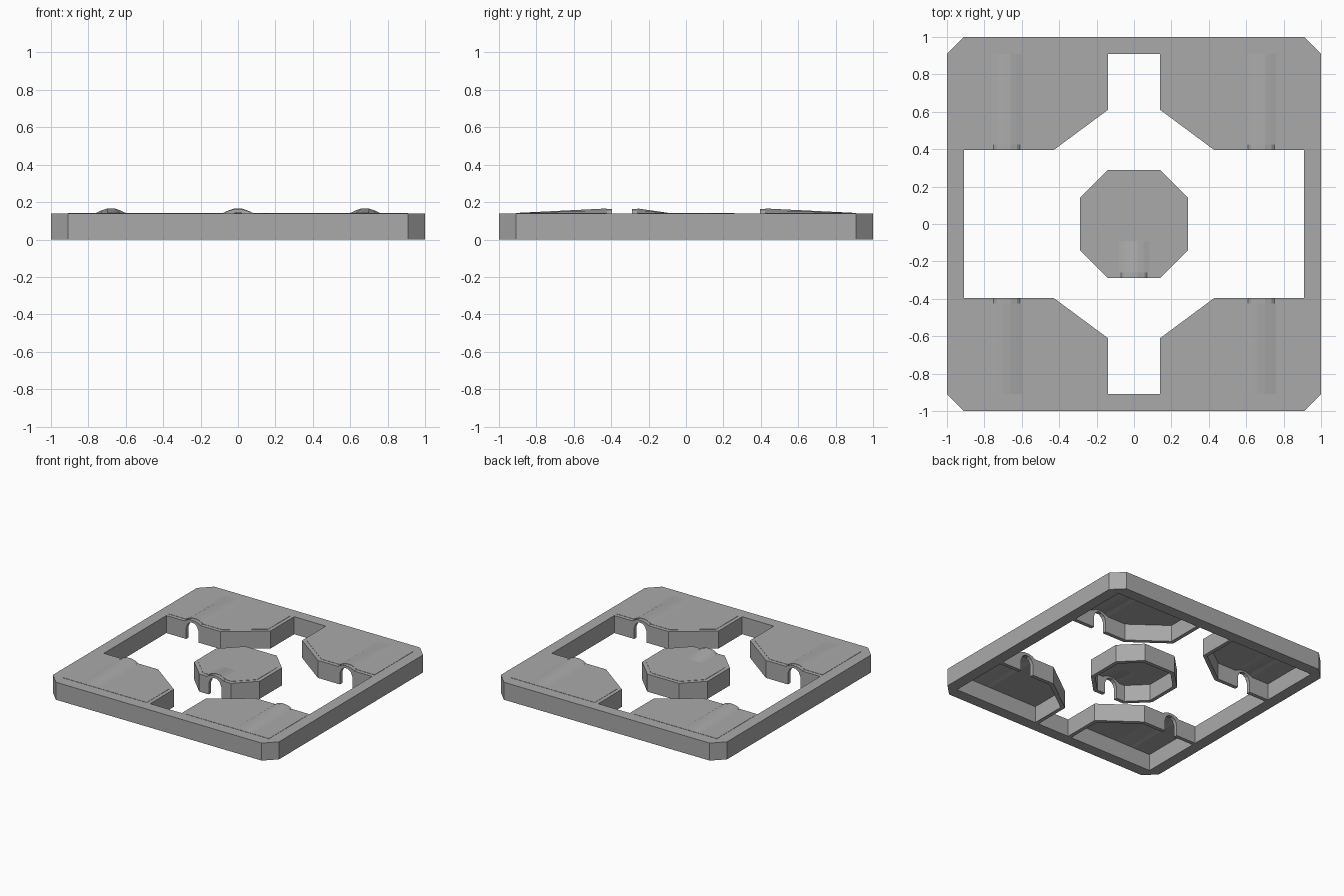
import bpy
import bmesh
from mathutils import Vector

cube = bpy.data.objects.get("Cube")
if cube:
    bpy.data.objects.remove(cube, do_unlink=True)

HEIGHT, WALL, ROOF_Z = 0.14, 0.03, 0.142
GREY = (0.4, 0.4, 0.4, 1)
grey = bpy.data.materials.new("plain grey")
grey.use_nodes = True
grey.diffuse_color = GREY
grey.node_tree.nodes["Principled BSDF"].inputs["Base Color"].default_value = GREY


def slab(name, polys, facing, depth, shape=None):
    """Flat polygons facing one way, thickened backwards by depth."""
    bm = bmesh.new()
    for poly in polys:
        bm.faces.new([bm.verts.new(p) for p in poly])
    bmesh.ops.remove_doubles(bm, verts=bm.verts, dist=0.0001)
    bm.normal_update()
    for face in bm.faces:
        if face.normal.dot(Vector(facing)) < 0:
            face.normal_flip()
    if shape:
        shape(bm)
    mesh = bpy.data.meshes.new(name)
    bm.to_mesh(mesh)
    bm.free()
    mesh.materials.append(grey)
    obj = bpy.data.objects.new(name, mesh)
    bpy.context.collection.objects.link(obj)
    solid = obj.modifiers.new("thickness", "SOLIDIFY")
    solid.thickness = depth
    solid.offset = -1
    return obj


def offset(path, closed=False):
    """Path moved to its left by the wall thickness, with mitred corners."""
    pts = [Vector(p) for p in path]
    n = len(pts)
    result = []
    for i, p in enumerate(pts):
        dirs = []
        if i > 0 or closed:
            dirs.append((p - pts[i - 1]).normalized())
        if i < n - 1 or closed:
            dirs.append((pts[(i + 1) % n] - p).normalized())
        normals = [Vector((-d.y, d.x)) for d in dirs]
        mid = sum(normals, Vector((0, 0))).normalized()
        result.append(tuple(p + mid * WALL / mid.dot(normals[0])))
    return result


def place(path, z, sx=1, sy=1):
    return [(x * sx, y * sy, z) for x, y in path]


# Half profiles: distance from the door centre, then height
OPENING = [(0.055, 0), (0.055, 0.09), (0.04, 0.125), (0.015, 0.143)]
HOOD = [(0.07, HEIGHT), (0.055, 0.153), (0.02, 0.163)]
MOUND = [(0.08, 0), (0.05, 0.014), (0.02, 0.024)]


def both_sides(half, cx):
    return [(cx - x, z) for x, z in half] + [(cx + x, z) for x, z in reversed(half)]


def door_wall(name, x0, x1, y, cx, sx, sy):
    outline = [(x0, 0)] + both_sides(OPENING, cx) + [(x1, 0), (x1, HEIGHT)]
    outline += both_sides(HOOD, cx)[::-1] + [(x0, HEIGHT)]
    face = [(x * sx, y * sy, z) for x, z in outline]
    slab(name, [face], (0, -sy, 0), WALL)


def bump(x):
    d = abs(x)
    for (xo, zo), (xi, zi) in zip(MOUND, MOUND[1:]):
        if xi <= d <= xo:
            return zo + (zi - zo) * (xo - d) / (xo - xi)
    return MOUND[-1][1] if d < MOUND[-1][0] else 0


def mound_shape(cx, y_high, y_low):
    """Raises a ridge behind the door that fades to the flat roof."""
    def shape(bm):
        cuts = [((cx + s * x, 0, 0), (1, 0, 0)) for x, _ in MOUND for s in (-1, 1)]
        cuts.append(((0, y_low, 0), (0, 1, 0)))
        for co, no in cuts:
            bmesh.ops.bisect_plane(bm, geom=bm.verts[:] + bm.edges[:] + bm.faces[:],
                                   plane_co=co, plane_no=no, dist=0.0001)
        for v in bm.verts:
            fade = (v.co.y - y_low) / (y_high - y_low)
            v.co.z += bump(v.co.x - cx) * max(0, min(1, fade))
    return shape


# Outer frame with cut corners
IN = 0.91
frame_faces = []
for turn in range(4):
    bar = [(-IN, -1), (IN, -1), (IN, -IN), (-IN, -IN)]
    corner = [(IN, -1), (1, -IN), (IN, -IN)]
    for poly in (bar, corner):
        for _ in range(turn):
            poly = [(-y, x) for x, y in poly]
        frame_faces.append(place(poly, HEIGHT))
slab("outer_frame", frame_faces, (0, 0, 1), HEIGHT)

# Four hollow corner chambers
INNER = [(0.14, IN), (0.14, 0.61), (0.43, 0.395), (IN, 0.395)]
DOOR_X = 0.68
inset = offset(INNER)
for sy, depth_name in ((-1, "front"), (1, "back")):
    for sx, side_name in ((-1, "right"), (1, "left")):
        label = f"{depth_name}_{side_name}"
        walls = [place([INNER[i], INNER[i + 1], inset[i + 1], inset[i]], HEIGHT, sx, sy)
                 for i in range(2)]
        slab(label + "_chamber_walls", walls, (0, 0, 1), HEIGHT)
        door_wall(label + "_door_wall", INNER[2][0], IN, INNER[2][1], DOOR_X, sx, sy)
        slab(label + "_roof", [place(inset + [(IN, IN)], ROOF_Z, sx, sy)], (0, 0, 1), 0.01,
             mound_shape(DOOR_X * sx, inset[3][1] * sy, IN * sy))

# Central octagonal chamber with its door at the front
A, B = 0.14, 0.29
octagon = [(A, -B), (B, -A), (B, A), (A, B), (-A, B), (-B, A), (-B, -A), (-A, -B)]
inner_oct = offset(octagon, closed=True)
walls = [place([octagon[i], octagon[i + 1], inner_oct[i + 1], inner_oct[i]], HEIGHT)
         for i in range(7)]
slab("centre_walls", walls, (0, 0, 1), HEIGHT)
door_wall("centre_door_wall", -A, A, -B, 0, 1, 1)
slab("centre_roof", [place(inner_oct, ROOF_Z)], (0, 0, 1), 0.01,
     mound_shape(0, WALL - B, -0.09))
